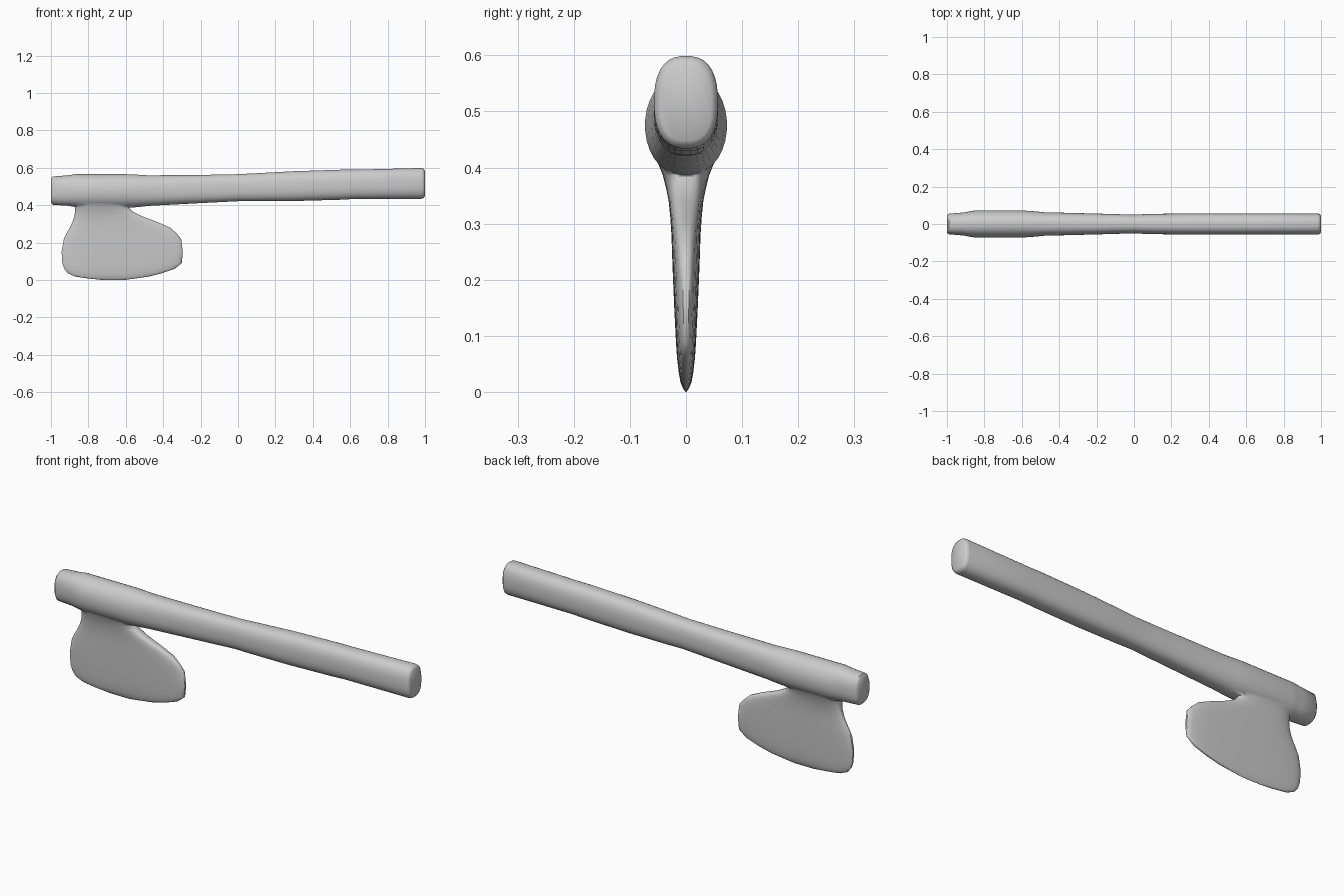
import bpy, bmesh, math

SIDES = 32


def ring(n, power):
    """Unit superellipse points."""
    pts = []
    for i in range(n):
        a = 2 * math.pi * (i + 0.5) / n
        c, s = math.cos(a), math.sin(a)
        pts.append((math.copysign(abs(c) ** (2 / power), c),
                    math.copysign(abs(s) ** (2 / power), s)))
    return pts


def loft(name, sections):
    """Skin a list of point rings and cap both ends."""
    bm = bmesh.new()
    rings = [[bm.verts.new(p) for p in sec] for sec in sections]
    n = len(rings[0])
    for a, b in zip(rings, rings[1:]):
        for i in range(n):
            j = (i + 1) % n
            bm.faces.new((a[i], a[j], b[j], b[i]))
    bm.faces.new(rings[0])
    bm.faces.new(rings[-1])
    bmesh.ops.recalc_face_normals(bm, faces=bm.faces)
    mesh = bpy.data.meshes.new(name)
    bm.to_mesh(mesh)
    bm.free()
    obj = bpy.data.objects.new(name, mesh)
    bpy.context.collection.objects.link(obj)
    return obj


# Handle with the swollen eye of the head: x, bottom z, top z, half width, roundness
handle_stations = [
    (-1.00, 0.415, 0.540, 0.046, 2.6),
    (-0.99, 0.402, 0.554, 0.055, 2.6),
    (-0.91, 0.397, 0.560, 0.062, 2.4),
    (-0.87, 0.390, 0.566, 0.070, 2.2),
    (-0.84, 0.385, 0.566, 0.073, 2.1),
    (-0.60, 0.385, 0.566, 0.073, 2.1),
    (-0.53, 0.390, 0.563, 0.068, 2.2),
    (-0.48, 0.396, 0.560, 0.063, 2.4),
    (-0.20, 0.411, 0.562, 0.056, 2.5),
    (0.00, 0.421, 0.566, 0.050, 2.5),
    (0.08, 0.421, 0.570, 0.054, 2.5),
    (0.30, 0.422, 0.582, 0.057, 2.5),
    (0.55, 0.429, 0.590, 0.057, 2.5),
    (0.62, 0.433, 0.590, 0.057, 2.5),
    (0.98, 0.434, 0.599, 0.057, 2.5),
    (0.992, 0.438, 0.595, 0.054, 2.6),
    (1.00, 0.448, 0.583, 0.045, 2.6),
]
axe = loft("axe", [
    [(x, w * c, (lo + hi) / 2 + (hi - lo) / 2 * s) for c, s in ring(SIDES, p)]
    for x, lo, hi, w, p in handle_stations])

# Blade, swept downwards: z, rear x, front x, half thickness
blade_stations = [
    (0.460, -0.850, -0.570, 0.060),
    (0.420, -0.866, -0.570, 0.055),
    (0.400, -0.872, -0.578, 0.047),
    (0.385, -0.871, -0.580, 0.041),
    (0.365, -0.872, -0.560, 0.036),
    (0.340, -0.876, -0.510, 0.031),
    (0.310, -0.886, -0.430, 0.028),
    (0.280, -0.900, -0.362, 0.026),
    (0.250, -0.918, -0.328, 0.025),
    (0.220, -0.932, -0.303, 0.024),
    (0.150, -0.944, -0.294, 0.021),
    (0.090, -0.940, -0.300, 0.018),
    (0.060, -0.930, -0.338, 0.016),
    (0.035, -0.910, -0.410, 0.013),
    (0.018, -0.870, -0.480, 0.010),
    (0.008, -0.800, -0.550, 0.006),
    (0.000, -0.720, -0.610, 0.001),
]
blade = loft("blade", [
    [((x0 + x1) / 2 + (x1 - x0) / 2 * c, t * s, z) for c, s in ring(SIDES, 3.2)]
    for z, x0, x1, t in blade_stations])

# Fuse blade and handle into one skin
fuse = axe.modifiers.new("fuse_blade", 'BOOLEAN')
fuse.operation = 'UNION'
fuse.solver = 'EXACT'
fuse.object = blade
bpy.context.view_layer.objects.active = axe
axe.select_set(True)
bpy.ops.object.modifier_apply(modifier=fuse.name)
bpy.data.objects.remove(blade)
bpy.ops.object.shade_smooth_by_angle(angle=math.radians(50))
